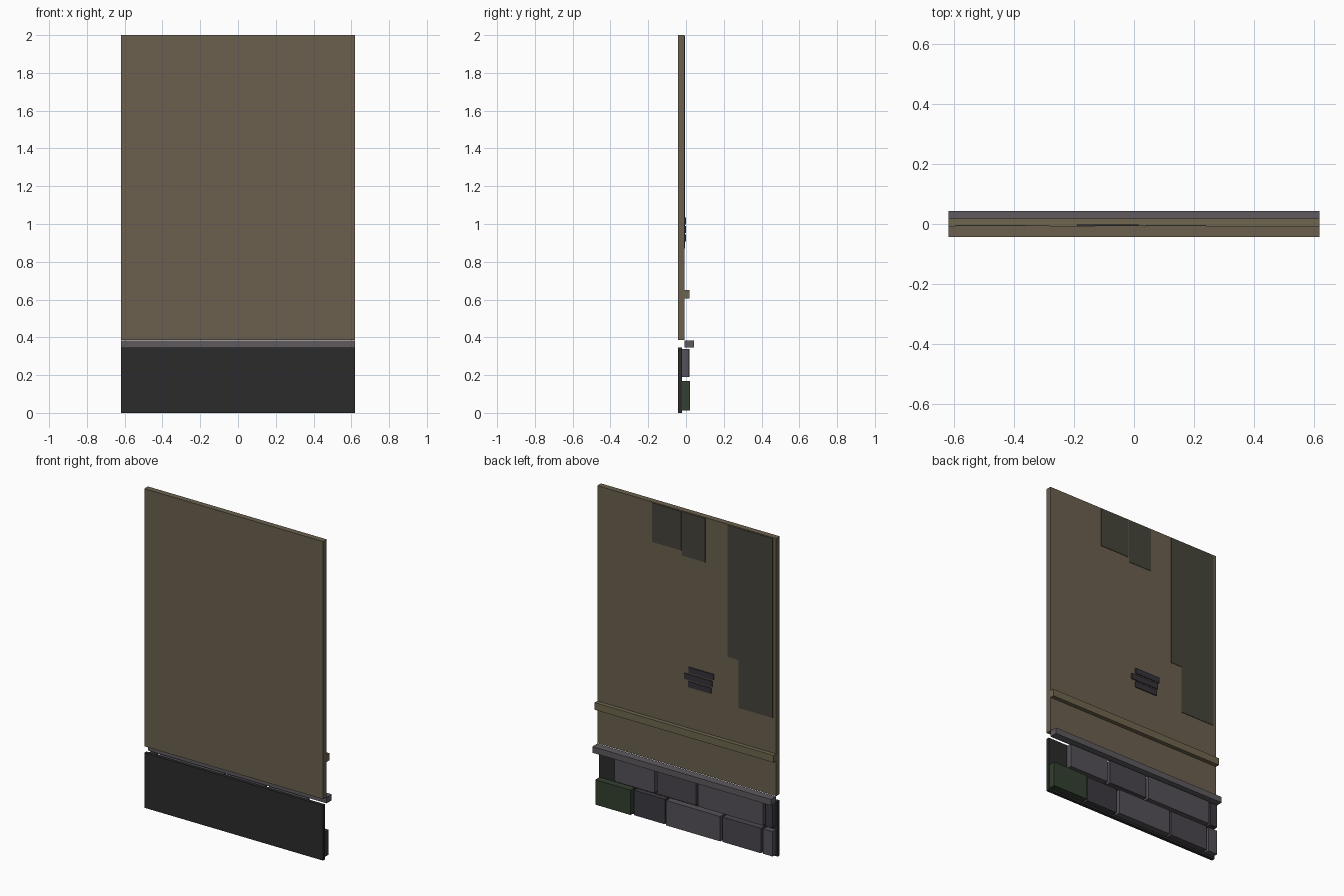
import bpy

if "Cube" in bpy.data.objects:
    bpy.data.objects.remove(bpy.data.objects["Cube"])


def material(name, hex_code):
    def lin(c):
        c /= 255
        return c / 12.92 if c <= 0.04045 else ((c + 0.055) / 1.055) ** 2.4
    m = bpy.data.materials.new(name)
    m.diffuse_color = (*[lin(int(hex_code[i:i + 2], 16)) for i in (0, 2, 4)], 1)
    m.use_nodes = True
    m.node_tree.nodes["Principled BSDF"].inputs["Base Color"].default_value = m.diffuse_color
    return m


PLASTER = material("plaster", "6b604f")
TRIM = material("trim", "70664f")
LEDGE = material("ledge_stone", "5e5a5f")
BACKING = material("mortar", "2b2b2c")
STAIN = material("damp_stain", "45433a")
LATH = material("exposed_lath", "35323a")
STONE = material("stone", "555158")
STONE_DARK = material("dark_stone", "3c3a40")
STONE_PURPLE = material("purple_stone", "4a454e")
MOSS = material("mossy_stone", "334030")


def box(name, x, y, z, mat):
    """Box from (min, max) ranges on each axis."""
    bpy.ops.mesh.primitive_cube_add(
        size=1, location=[(r[0] + r[1]) / 2 for r in (x, y, z)])
    ob = bpy.context.object
    ob.name = name
    ob.scale = [r[1] - r[0] for r in (x, y, z)]
    bpy.ops.object.transform_apply(location=False, rotation=False, scale=True)
    ob.data.materials.append(mat)
    return ob


FULL = (-0.62, 0.62)

# Main wall slabs and horizontal trims
box("plaster_panel", FULL, (-0.043, -0.007), (0.385, 2.0), PLASTER)
box("base_backing", FULL, (-0.043, -0.022), (0.0, 0.345), BACKING)
box("ledge", FULL, (-0.007, 0.043), (0.345, 0.383), LEDGE)
box("trim_rail", FULL, (-0.007, 0.019), (0.605, 0.65), TRIM)

# Stone courses: x range, front y, material
lower = [(0.37, 0.615, 0.020, MOSS), (0.14, 0.355, 0.010, STONE_DARK),
         (-0.25, 0.125, 0.018, STONE), (-0.53, -0.265, 0.016, STONE_PURPLE),
         (-0.61, -0.545, 0.014, STONE)]
upper = [(0.21, 0.485, 0.014, STONE), (-0.08, 0.19, 0.014, STONE_PURPLE),
         (-0.545, -0.095, 0.018, STONE), (-0.61, -0.56, 0.014, STONE_DARK)]
for label, row, z in (("lower", lower, (0.012, 0.168)),
                      ("upper", upper, (0.19, 0.337))):
    for i, (x0, x1, y1, mat) in enumerate(row):
        box(f"{label}_stone_{i + 1}", (x0, x1), (-0.022, y1), z, mat)

# Thin damp stains running down from the top
for i, (x0, x1, z0, y1) in enumerate([(0.037, 0.24, 1.75, -0.004),
                                      (-0.13, 0.032, 1.72, -0.0045),
                                      (-0.36, -0.283, 1.17, -0.0045),
                                      (-0.597, -0.36, 0.87, -0.004)]):
    box(f"damp_stain_{i + 1}", (x0, x1), (-0.007, y1), (z0, 1.995), STAIN)

# Exposed lath strips
for i, (x0, x1, z0) in enumerate([(-0.19, -0.015, 0.998),
                                  (-0.18, 0.015, 0.953),
                                  (-0.172, -0.012, 0.908)]):
    box(f"lath_strip_{i + 1}", (x0, x1), (-0.007, -0.001),
        (z0, z0 + 0.036), LATH)
